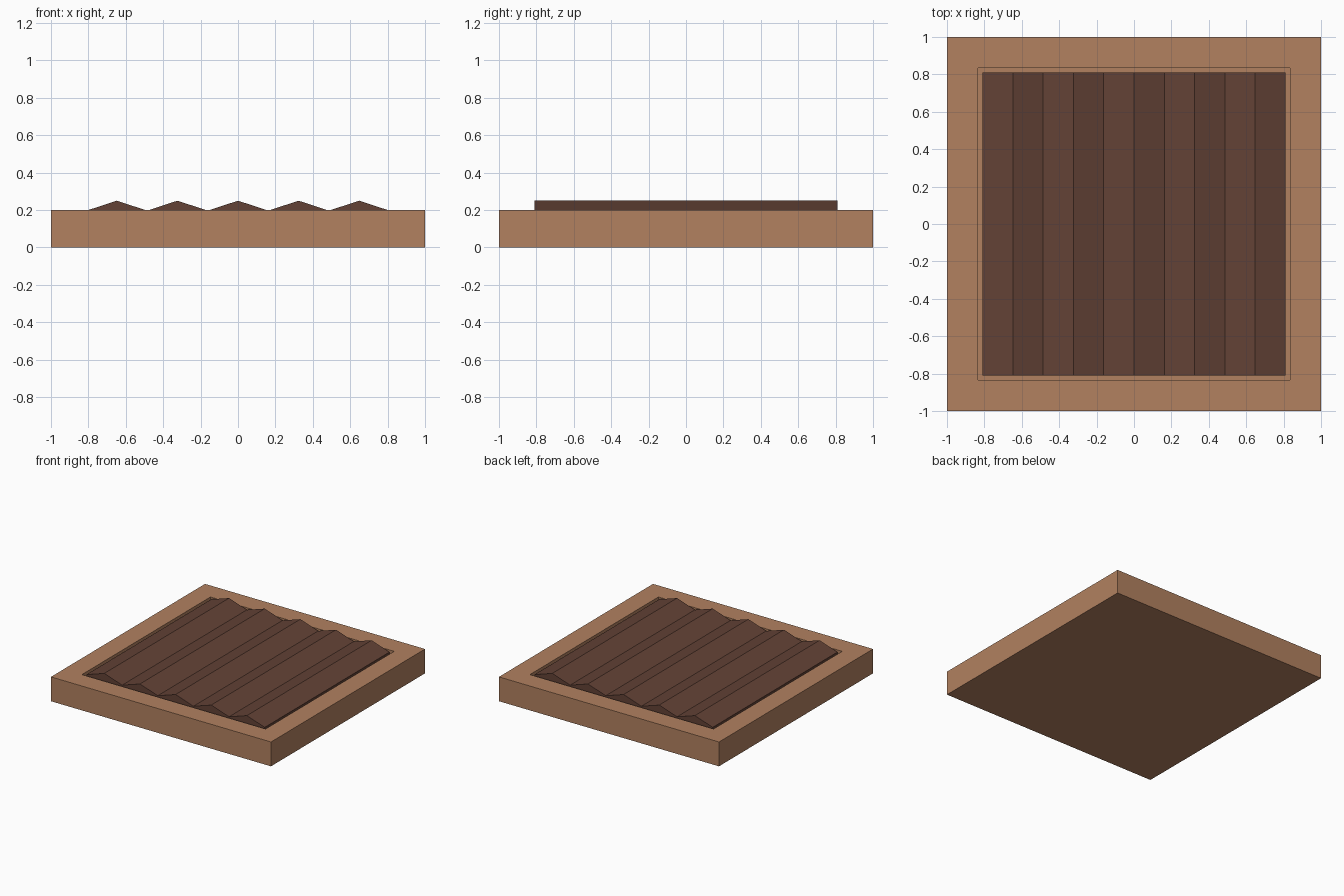
import bpy, bmesh

if "Cube" in bpy.data.objects:
    bpy.data.objects.remove(bpy.data.objects["Cube"])

OUT, RIM, BED = 1.0, 0.835, 0.81      # half widths: tray, recess, ploughed bed
TOP, FLOOR = 0.2, 0.16                # tray top and recess floor heights
VALLEY, PEAK, RIDGES = 0.197, 0.25, 5


def srgb(*c):
    return [((v / 255 + 0.055) / 1.055) ** 2.4 for v in c] + [1.0]


def material(name, colour):
    m = bpy.data.materials.new(name)
    m.diffuse_color = colour
    m.use_nodes = True
    m.node_tree.nodes["Principled BSDF"].inputs["Base Color"].default_value = m.diffuse_color
    return m


def add_object(name, bm, mat):
    bmesh.ops.recalc_face_normals(bm, faces=bm.faces)
    mesh = bpy.data.meshes.new(name)
    bm.to_mesh(mesh)
    bm.free()
    mesh.materials.append(mat)
    obj = bpy.data.objects.new(name, mesh)
    bpy.context.collection.objects.link(obj)
    return obj


light_wood = material("light_brown", srgb(178, 129, 96))
dark_soil = material("dark_brown", srgb(99, 66, 54))

# Square tray with a shallow recess: rings of corners joined from bottom to floor
bm = bmesh.new()
rings = []
for half, z in [(OUT, 0), (OUT, TOP), (RIM, TOP), (RIM, FLOOR)]:
    rings.append([bm.verts.new((sx * half, sy * half, z))
                  for sx, sy in [(-1, -1), (1, -1), (1, 1), (-1, 1)]])
for low, high in zip(rings, rings[1:]):
    for i in range(4):
        j = (i + 1) % 4
        bm.faces.new((low[i], low[j], high[j], high[i]))
bm.faces.new(rings[0][::-1])
bm.faces.new(rings[-1])
add_object("tray", bm, light_wood)

# Furrowed bed: zigzag profile extruded from front to back
bm = bmesh.new()
step = BED / RIDGES
profile = [(-BED + i * step, PEAK if i % 2 else VALLEY) for i in range(2 * RIDGES + 1)]
profile += [(BED, FLOOR), (-BED, FLOOR)]
front = bm.faces.new([bm.verts.new((x, -BED, z)) for x, z in profile])
extruded = bmesh.ops.extrude_face_region(bm, geom=[front], use_keep_orig=True)
moved = [e for e in extruded["geom"] if isinstance(e, bmesh.types.BMVert)]
bmesh.ops.translate(bm, verts=moved, vec=(0, 2 * BED, 0))
add_object("furrowed_bed", bm, dark_soil)
